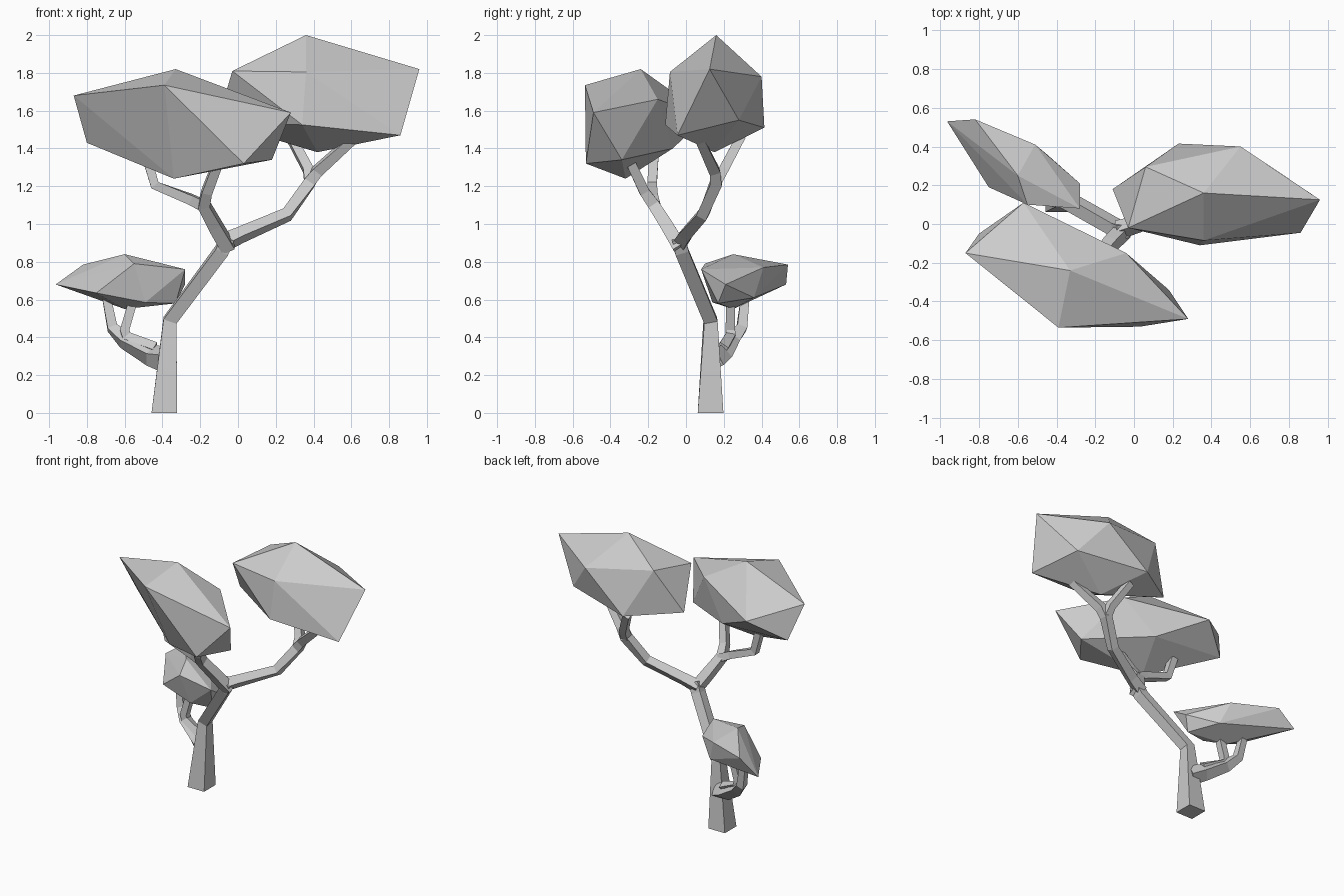
import bpy, bmesh
from mathutils import Vector


def finish(name, bm):
    bmesh.ops.recalc_face_normals(bm, faces=bm.faces)
    mesh = bpy.data.meshes.new(name)
    bm.to_mesh(mesh)
    bm.free()
    obj = bpy.data.objects.new(name, mesh)
    bpy.context.collection.objects.link(obj)
    return obj


def foliage(name, points):
    """Faceted leaf clump: convex hull of its corners."""
    bm = bmesh.new()
    for p in points:
        bm.verts.new(p)
    res = bmesh.ops.convex_hull(bm, input=bm.verts)
    junk = [g for g in res["geom_interior"] + res["geom_unused"]
            if isinstance(g, bmesh.types.BMVert)]
    bmesh.ops.delete(bm, geom=list(set(junk)), context='VERTS')
    return finish(name, bm)


def limb(name, path, start=None):
    """Square-section limb through (x, y, z, half width) stations."""
    bm = bmesh.new()
    pts = [Vector(p[:3]) for p in path]
    rings = []
    for i, p in enumerate(pts):
        a = (p - pts[i - 1]).normalized() if i else Vector()
        b = (pts[i + 1] - p).normalized() if i < len(pts) - 1 else Vector()
        t = (a + b).normalized()
        if i == 0 and start:
            t = Vector(start)
        v = t.cross(Vector((1, 0, 0)))
        if v.length < 0.3:
            v = Vector((0, 1, 0))
        v.normalize()
        u = v.cross(t).normalized()
        w = path[i][3]
        rings.append([bm.verts.new(p + u * w * sx + v * w * sy)
                      for sx, sy in ((1, 1), (-1, 1), (-1, -1), (1, -1))])
    for r, s in zip(rings, rings[1:]):
        for k in range(4):
            j = (k + 1) % 4
            bm.faces.new((r[k], r[j], s[j], s[k]))
    bm.faces.new(rings[0])
    bm.faces.new(rings[-1])
    return finish(name, bm)


# Trunk and the two main boughs
limb("trunk", [(-.39, .13, 0, .068), (-.36, .13, .49, .036),
               (-.085, -.025, .86, .036), (-.055, -.04, .93, .036)], (0, 0, 1))
limb("left_bough", [(-.05, -.03, .87, .036), (-.12, -.10, .99, .034),
                    (-.18, -.17, 1.10, .031), (-.165, -.22, 1.17, .027),
                    (-.10, -.30, 1.34, .025)])
limb("right_bough", [(-.08, -.03, .90, .036), (.02, 0, .945, .032),
                     (.26, .09, 1.05, .029), (.38, .16, 1.22, .031),
                     (.42, .15, 1.28, .029), (.63, .06, 1.47, .023)])

# Forking twigs under each clump
limb("left_twig", [(-.17, -.16, 1.09, .028), (-.25, -.17, 1.13, .026),
                   (-.44, -.18, 1.205, .025), (-.485, -.17, 1.36, .025)])
limb("right_twig", [(.38, .16, 1.22, .028), (.37, .20, 1.29, .026),
                    (.28, .29, 1.46, .024)])

# Low side branch
limb("low_branch", [(-.38, .14, .28, .05), (-.46, .19, .305, .042),
                    (-.60, .245, .385, .034), (-.665, .295, .45, .027),
                    (-.70, .315, .63, .022)])
limb("low_twig", [(-.44, .19, .34, .026), (-.59, .235, .405, .025),
                  (-.60, .235, .44, .025), (-.55, .235, .61, .023)])

# Leaf clumps
foliage("front_foliage", [
    (-.33, -.24, 1.82), (-.87, -.15, 1.68), (-.39, -.535, 1.735),
    (.28, -.49, 1.59), (-.04, -.15, 1.66), (-.57, .11, 1.57),
    (-.80, -.05, 1.43), (.03, -.53, 1.32), (.18, -.34, 1.34),
    (-.25, -.07, 1.40), (-.34, -.32, 1.24)])
foliage("right_foliage", [
    (.36, .16, 2.0), (-.03, -.02, 1.81), (.36, -.085, 1.805),
    (.96, .125, 1.82), (.55, .40, 1.78), (.06, .295, 1.85),
    (.86, -.045, 1.47), (.34, -.11, 1.525), (-.11, .18, 1.54),
    (.23, .415, 1.51), (.73, .28, 1.55), (.42, .15, 1.38)])
foliage("low_foliage", [
    (-.60, .25, .84), (-.82, .54, .785), (-.55, .10, .79),
    (-.28, .08, .76), (-.51, .41, .77), (-.965, .53, .68),
    (-.28, .21, .68), (-.75, .19, .635), (-.49, .14, .585),
    (-.33, .17, .58), (-.45, .36, .61), (-.60, .25, .55)])
